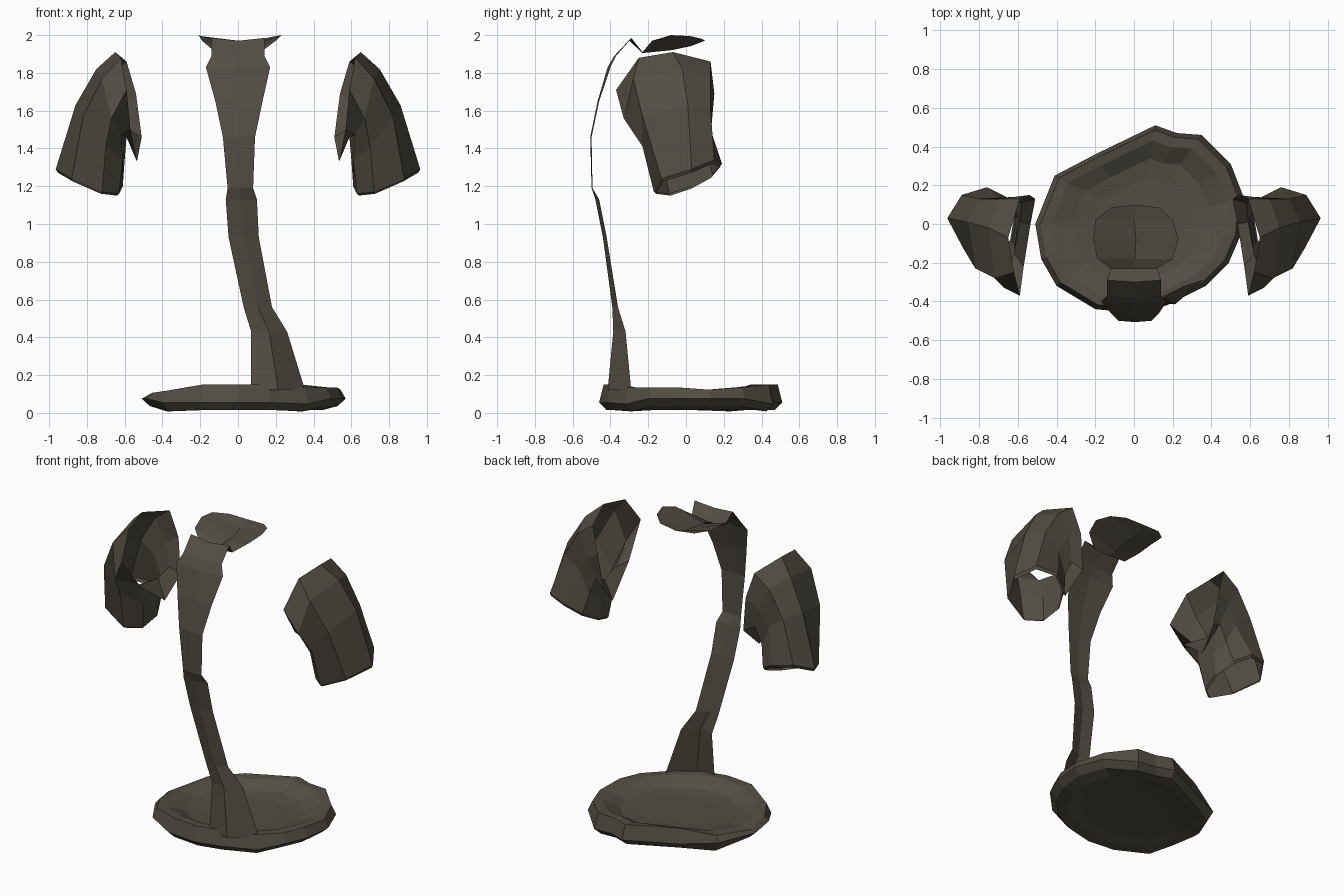
import bpy, bmesh
from mathutils import Vector

mat = bpy.data.materials.new("dark_olive_brown")
mat.diffuse_color = (0.085, 0.075, 0.056, 1)


def loft(name, rings, closed=True, caps=False):
    """Skin a list of equal-length point rows with quads."""
    bm = bmesh.new()
    rows = [[bm.verts.new(p) for p in r] for r in rings]
    n = len(rows[0])
    for a, b in zip(rows, rows[1:]):
        for i in range(n if closed else n - 1):
            j = (i + 1) % n
            bm.faces.new((a[i], a[j], b[j], b[i]))
    if caps:
        bm.faces.new(rows[0])
        bm.faces.new(rows[-1])
    bmesh.ops.recalc_face_normals(bm, faces=bm.faces)
    me = bpy.data.meshes.new(name)
    bm.to_mesh(me)
    bm.free()
    ob = bpy.data.objects.new(name, me)
    me.materials.append(mat)
    bpy.context.collection.objects.link(ob)
    return ob


# Base dish: one uneven outline, scaled through a section (scale, z)
outline = [(-.51, 0), (-.41, .25), (-.2, .36), (.11, .51), (.22, .47), (.35, .46),
           (.5, .31), (.57, .13), (.55, -.06), (.49, -.2), (.37, -.32), (.17, -.42),
           (0, -.46), (-.2, -.44), (-.4, -.32), (-.48, -.18)]
section = [(.45, .035), (.65, .03), (.78, .016), (.92, .016), (1, .055),
           (.95, .135), (.84, .135), (.65, .095), (.45, .085)]


def dish_point(p, s, z):
    x, y = .03 + (p[0] - .03) * s, .02 + (p[1] - .02) * s
    if z > .12:                      # rim dips on the left and at mid depth
        z += -.035 * max(0, -x - .25) / .25 + .015 * (abs(y) > .33) - .012 * (0 < y < .2)
    elif s > .9:
        z += .02 * (abs(x) > .4) - .008 * (.25 < abs(x) < .4)
    return x, y, z


loft("base_dish", [[dish_point(p, s, z) for p in outline] for s, z in section], caps=True)

# Stem ribbon, folding over at the top into a cupped hood
# rows: left x, right x, z at edges, left y, middle y, right y, middle z drop
ribbon = [(.07, .355, .12, -.40, -.415, -.29, 0), (.07, .26, .43, -.37, -.385, -.32, 0),
          (.03, .18, .56, -.38, -.39, -.36, 0), (-.05, .11, .93, -.43, -.44, -.42, 0),
          (-.065, .10, 1.13, -.475, -.48, -.46, 0), (-.055, .08, 1.19, -.495, -.5, -.495, 0),
          (-.08, .09, 1.46, -.5, -.507, -.5, 0), (-.12, .13, 1.65, -.46, -.468, -.46, 0),
          (-.17, .17, 1.83, -.40, -.415, -.40, 0), (-.14, .14, 1.89, -.37, -.38, -.37, 0),
          (-.14, .14, 1.985, -.29, -.3, -.29, .015), (-.12, .12, 1.91, -.23, -.23, -.23, .005),
          (-.19, .2, 1.97, -.18, -.18, -.18, .06), (-.21, .23, 2.0, -.08, -.08, -.08, .08),
          (-.2, .2, 1.995, .02, .02, .02, .055), (-.12, .13, 1.98, .085, .1, .085, .01)]
loft("stem_and_hood", [[(a, yl, z), ((a + b) / 2, ym, z - d), (b, yr, z)]
                       for a, b, z, yl, ym, yr, d in ribbon], closed=False)

# Side sleeves: open tubes from a tilted inner opening, whose lower hem hangs
# as a flap below the underarm, down to the lower cuff
opening = [(.65, -.07, 1.91), (.62, -.25, 1.88), (.59, -.37, 1.71), (.57, -.22, 1.5),
           (.535, 0, 1.33), (.51, .13, 1.46), (.54, .15, 1.69), (.59, .13, 1.86)]
shoulder = [(.75, -.02, 1.82), (.72, -.28, 1.77), (.67, -.33, 1.56), (.62, -.15, 1.47),
            (.59, .01, 1.46), (.58, .11, 1.5), (.62, .14, 1.64), (.7, .13, 1.78)]
middle = [(.86, .01, 1.63), (.82, -.23, 1.57), (.7, -.23, 1.41), (.61, -.12, 1.34),
          (.6, .03, 1.34), (.63, .11, 1.39), (.69, .12, 1.53), (.8, .13, 1.61)]
cuff = [(.965, .03, 1.29), (.88, -.13, 1.24), (.72, -.17, 1.17), (.63, -.09, 1.16),
        (.61, .03, 1.2), (.66, .14, 1.26), (.76, .19, 1.32), (.89, .15, 1.34)]
center = sum((Vector(p) for p in cuff), Vector()) / len(cuff)
lip = [center + (Vector(p) - center) * .94 + Vector((.002, 0, -.015)) for p in cuff]
for side, sx in (("left", -1), ("right", 1)):
    rings = [[(sx * p[0], p[1], p[2]) for p in r] for r in (opening, shoulder, middle, cuff, lip)]
    loft(side + "_sleeve", rings)
